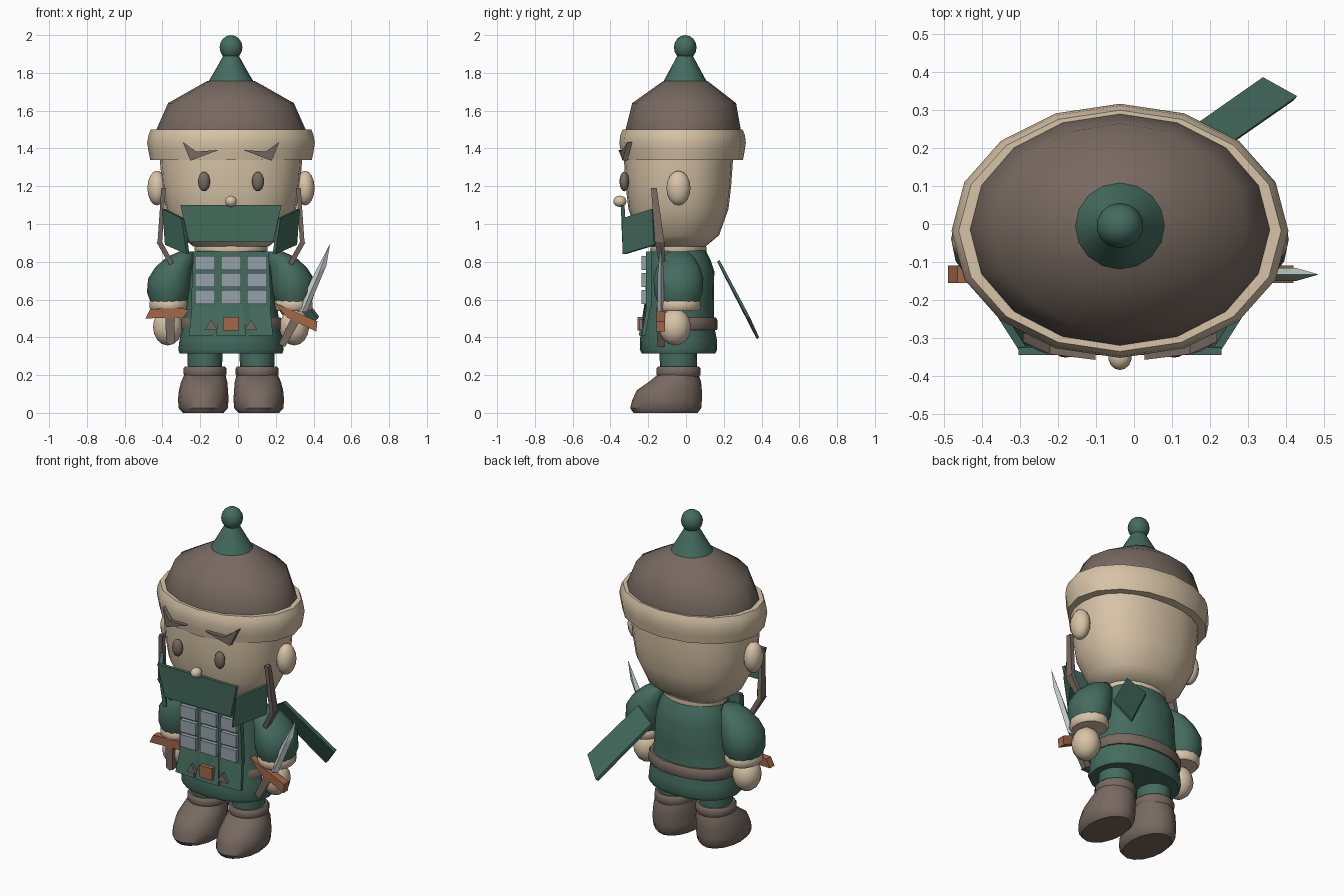
import bpy, bmesh, math
from mathutils import Vector, Matrix

if "Cube" in bpy.data.objects:
    bpy.data.objects.remove(bpy.data.objects["Cube"])

CX, CY = -0.037, -0.04   # body axis


def material(name, rgb):
    m = bpy.data.materials.new(name)
    m.diffuse_color = (*rgb, 1)
    m.use_nodes = True
    m.node_tree.nodes["Principled BSDF"].inputs["Base Color"].default_value = m.diffuse_color
    return m


GREEN = material("green cloth", (0.058, 0.150, 0.112))
TAN = material("tan skin and fur", (0.68, 0.55, 0.385))
BROWN = material("brown leather", (0.185, 0.142, 0.118))
ORANGE = material("copper", (0.37, 0.135, 0.065))
SILVER = material("grey armour", (0.30, 0.36, 0.40))
BLADE = material("blade steel", (0.55, 0.61, 0.61))


def finish(name, bm, mat, smooth=True):
    bmesh.ops.recalc_face_normals(bm, faces=bm.faces)
    me = bpy.data.meshes.new(name)
    bm.to_mesh(me)
    bm.free()
    me.materials.append(mat)
    if smooth:
        me.shade_smooth()
        me.set_sharp_from_angle(angle=math.radians(42))
    ob = bpy.data.objects.new(name, me)
    bpy.context.collection.objects.link(ob)
    return ob


def loft(name, rings, mat, n=16, power=2.0):
    """Stack of oval rings: (z, rx, ry, cx, cy), capped at both ends."""
    bm = bmesh.new()
    loops = []
    for z, rx, ry, cx, cy in rings:
        loop = []
        for i in range(n):
            a = 2 * math.pi * i / n
            c, s = math.cos(a), math.sin(a)
            x = math.copysign(abs(c) ** (2 / power), c) * rx
            y = math.copysign(abs(s) ** (2 / power), s) * ry
            loop.append(bm.verts.new((cx + x, cy + y, z)))
        loops.append(loop)
    for a, b in zip(loops, loops[1:]):
        for i in range(n):
            j = (i + 1) % n
            bm.faces.new((a[i], a[j], b[j], b[i]))
    bm.faces.new(loops[0])
    bm.faces.new(loops[-1])
    return finish(name, bm, mat)


def ball(name, loc, size, mat, n=14):
    bm = bmesh.new()
    bmesh.ops.create_uvsphere(bm, u_segments=n, v_segments=n // 2 + 1, radius=1,
                              matrix=Matrix.Translation(loc) @ Matrix.Diagonal((*size, 1)))
    return finish(name, bm, mat)


def prism(name, pts, vec, mat):
    """Flat polygon thickened along a vector."""
    bm = bmesh.new()
    a = [bm.verts.new(p) for p in pts]
    b = [bm.verts.new(Vector(p) + Vector(vec)) for p in pts]
    bm.faces.new(a)
    bm.faces.new(b)
    for i in range(len(a)):
        j = (i + 1) % len(a)
        bm.faces.new((a[i], a[j], b[j], b[i]))
    return finish(name, bm, mat, smooth=False)


def plate(name, xz, y, depth, mat):
    return prism(name, [(x, y, z) for x, z in xz], (0, depth, 0), mat)


# hat: dome, fur brim, cone and bobble
loft("hat_dome", [(1.47, .395, .305, CX, -.015), (1.5, .395, .305, CX, -.015),
                  (1.64, .333, .275, CX, -.01), (1.755, .13, .12, CX, -.003),
                  (1.77, .06, .06, CX, 0)], BROWN)
loft("hat_brim", [(1.34, .428, .32, CX, -.018), (1.385, .437, .328, CX, -.018),
                  (1.43, .444, .335, CX, -.018), (1.47, .437, .33, CX, -.018),
                  (1.5, .425, .318, CX, -.018)], TAN)
loft("hat_cone", [(1.745, .125, .12, CX, -.005), (1.8, .092, .09, CX, -.005),
                  (1.9, .036, .036, CX, -.005)], GREEN)
ball("hat_bobble", (CX, -.004, 1.935), (.062, .06, .065), GREEN)

# head
loft("head", [(.882, .20, .145, CX, CY), (.94, .275, .215, CX, CY), (1.08, .345, .265, CX, CY),
              (1.2, .365, .279, CX, CY), (1.33, .376, .288, CX, CY), (1.42, .376, .285, CX, CY)],
     TAN, n=24, power=2.25)
ball("nose", (CX, -.35, 1.12), (.031, .035, .03), TAN)

# torso, collar, belt
loft("torso", [(.315, .272, .195, CX, CY), (.335, .279, .205, CX, CY), (.39, .272, .203, CX, CY),
               (.47, .258, .192, CX, -.045), (.6, .238, .182, CX, -.035), (.75, .222, .18, CX, -.03),
               (.81, .207, .165, CX, -.035), (.86, .185, .145, CX, CY)], GREEN, n=20, power=2.2)
loft("collar", [(.85, .187, .145, CX, CY), (.862, .194, .15, CX, CY),
                (.89, .19, .145, CX, CY)], TAN, n=20)
loft("belt", [(.438, .266, .19, CX, -.028), (.45, .274, .196, CX, -.028),
              (.49, .272, .195, CX, -.028), (.505, .262, .186, CX, -.028)], BROWN, n=20, power=2.2)

# chest panel with rows of armour tiles
plate("chest_panel", [(CX - .2, .855), (CX + .2, .855), (CX + .212, .56), (CX - .212, .56)],
      -.212, .03, GREEN)
for row in range(3):
    for col in range(3):
        x, z = CX + (col - 1) * .137, .793 - row * .09
        w, h = .053, .037
        plate(f"armour_tile_{row}_{col}", [(x - w, z - h), (x + w, z - h), (x + w, z + h), (x - w, z + h)],
              -.236, .028, SILVER)

# hanging front flaps, buckle and studs
prism("middle_flap", [(CX - .055, -.212, .6), (CX + .055, -.212, .6),
                      (CX + .08, -.25, .41), (CX - .08, -.25, .41)], (0, .02, 0), GREEN)
plate("buckle", [(CX - .042, .435), (CX + .042, .435), (CX + .042, .508), (CX - .042, .508)],
      -.257, .025, ORANGE)

# face mask front
prism("mask_front", [(CX - .268, -.345, 1.1), (CX + .268, -.345, 1.1),
                     (CX + .222, -.338, .905), (CX - .222, -.338, .905)], (0, .02, 0), GREEN)

# paired parts
for s, side in ((-1, "left"), (1, "right")):
    def X(off):
        return CX + s * off

    ball(f"{side}_ear", (X(.392), CY, 1.19), (.052, .064, .092), TAN)
    ball(f"{side}_eye", (X(.143), -.327, 1.225), (.033, .025, .052), BROWN)
    # brows lean back around the brim
    prism(f"{side}_eyebrow", [(X(.256), -.31, 1.435), (X(.185), -.343, 1.383), (X(.065), -.358, 1.392),
                              (X(.215), -.335, 1.335)], (0, .025, 0), BROWN)
    prism(f"{side}_mask_wing", [(X(.262), -.34, 1.03), (X(.364), -.18, 1.08), (X(.35), -.17, .89),
                                (X(.235), -.335, .84)], (-s * .015, .015, 0), GREEN)
    # hanging hair lock, bent outwards
    prism(f"{side}_hair_upper", [(X(.345), -.185, 1.19), (X(.345), -.155, 1.19),
                                 (X(.365), -.115, .905), (X(.365), -.165, .905)], (s * .024, 0, 0), BROWN)
    prism(f"{side}_hair_lower", [(X(.365), -.165, .905), (X(.365), -.115, .905),
                                 (X(.295), -.11, .78), (X(.295), -.14, .78)], (s * .03, 0, 0), BROWN)
    # arm
    loft(f"{side}_sleeve", [(.59, .098, .115, X(.33), CY), (.64, .118, .132, X(.327), CY),
                            (.71, .117, .135, X(.322), CY), (.77, .102, .118, X(.3), CY),
                            (.82, .078, .09, X(.268), CY), (.855, .04, .05, X(.235), CY)], GREEN, n=14)
    loft(f"{side}_cuff", [(.54, .092, .105, X(.328), CY), (.555, .104, .118, X(.328), CY),
                          (.585, .104, .118, X(.328), CY), (.602, .095, .108, X(.328), CY)], TAN)
    ball(f"{side}_hand", (X(.335), -.058, .455), (.08, .085, .098), TAN)
    # leg and boot
    loft(f"{side}_leg", [(.22, .09, .098, X(.138), CY), (.34, .094, .1, X(.138), CY)], GREEN)
    loft(f"{side}_boot_cuff", [(.19, .105, .11, X(.138), CY), (.205, .114, .117, X(.138), CY),
                               (.235, .114, .117, X(.138), CY), (.245, .105, .108, X(.138), CY)], BROWN)
    loft(f"{side}_boot", [(0, .108, .17, X(.147), -.108), (.025, .13, .188, X(.147), -.107),
                          (.07, .134, .184, X(.147), -.1), (.12, .13, .172, X(.146), -.088),
                          (.165, .122, .138, X(.142), -.058), (.205, .108, .106, X(.138), CY)], BROWN)
    # side flap and stud
    prism(f"{side}_flap", [(X(.085), -.205, .58), (X(.205), -.205, .58),
                           (X(.222), -.235, .41), (X(.095), -.24, .41)], (0, .02, 0), GREEN)
    plate(f"{side}_stud", [(X(.073), .44), (X(.138), .44), (X(.105), .495)], -.25, .02, BROWN)

# drawn sword in the right hand
plate("sword_guard", [(.19, .585), (.235, .565), (.42, .485), (.415, .43), (.26, .505)], -.155, .045, ORANGE)
plate("sword_grip", [(.215, .365), (.25, .35), (.33, .49), (.285, .51)], -.15, .035, BROWN)
bm = bmesh.new()   # blade with a raised ridge on both faces
rim = [bm.verts.new((x, -.133, z)) for x, z in
       ((.315, .535), (.385, .70), (.487, .895), (.468, .78), (.365, .535))]
for y in (-.15, -.116):
    ridge = [bm.verts.new((x, y, z)) for x, z in ((.34, .535), (.428, .74))]
    for f in ((rim[0], rim[1], ridge[1], ridge[0]), (rim[1], rim[2], ridge[1]),
              (rim[2], rim[3], ridge[1]), (rim[3], rim[4], ridge[0], ridge[1]),
              (rim[4], rim[0], ridge[0])):
        bm.faces.new(f)
finish("sword_blade", bm, BLADE, smooth=False)

# hilt in the left hand
plate("hilt_guard", [(-.49, .5), (-.465, .55), (-.3, .555), (-.26, .545), (-.29, .505)], -.155, .045, ORANGE)
plate("hilt_grip", [(-.38, .375), (-.36, .36), (-.335, .37), (-.335, .505), (-.385, .505)],
      -.152, .035, BROWN)

# scarf tail sweeping out behind
prism("scarf_tail", [(.08, .2, .73), (.19, .165, .8), (.42, .325, .5), (.33, .375, .39)],
      (.01, .012, .01), GREEN)
